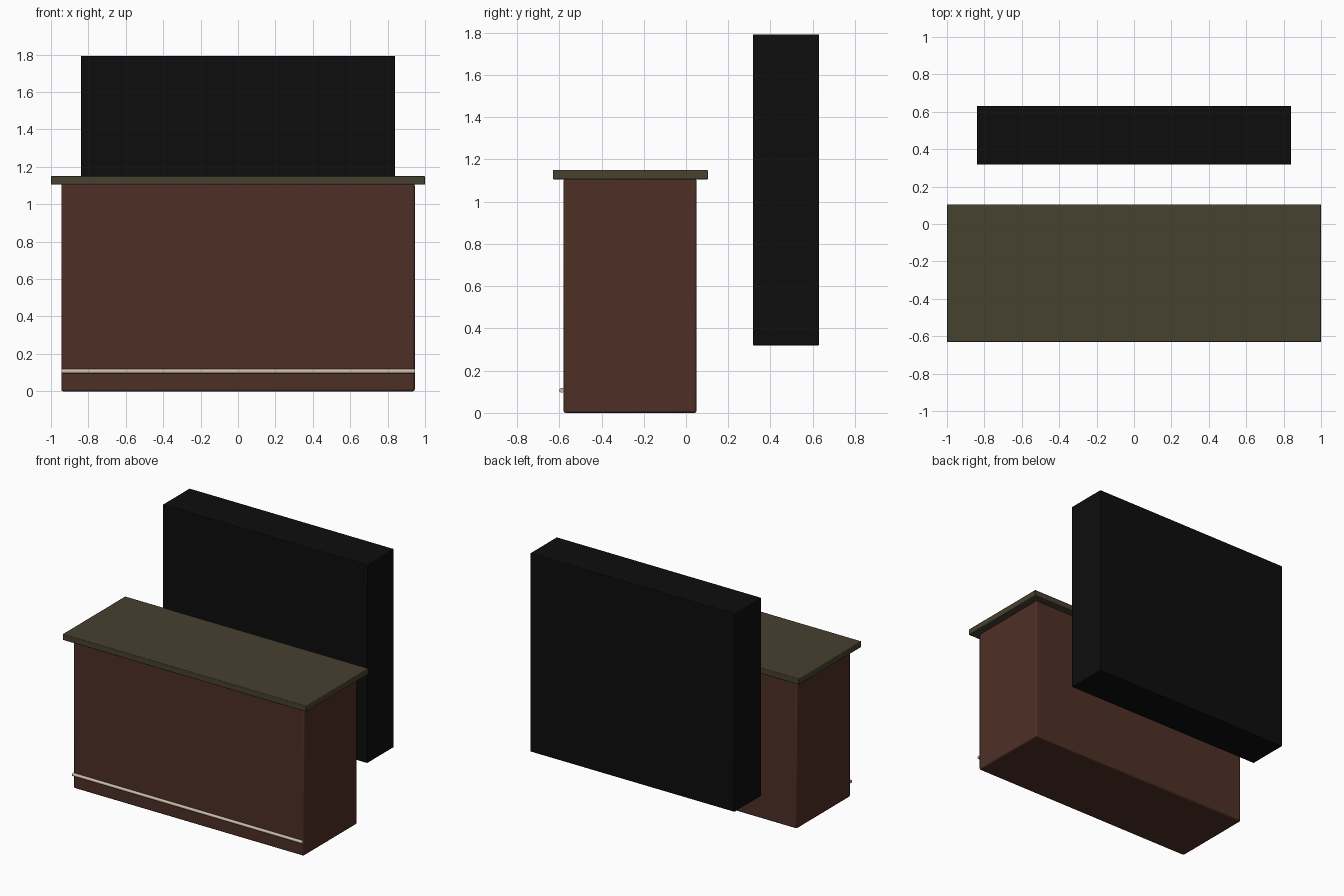
import bpy, math

if "Cube" in bpy.data.objects:
    bpy.data.objects.remove(bpy.data.objects["Cube"])


def material(name, rgb):
    m = bpy.data.materials.new(name)
    m.diffuse_color = (*rgb, 1)
    m.use_nodes = True
    m.node_tree.nodes["Principled BSDF"].inputs["Base Color"].default_value = m.diffuse_color
    return m


wood = material("dark_brown_wood", (0.076, 0.028, 0.019))
stone = material("olive_worktop", (0.062, 0.052, 0.029))
black = material("black", (0.004, 0.004, 0.004))
metal = material("pale_metal", (0.60, 0.50, 0.40))


def box(name, x, y, z, mat, bevel):
    """Bevelled box from (min, max) ranges."""
    bpy.ops.mesh.primitive_cube_add(
        size=1, location=[(r[0] + r[1]) / 2 for r in (x, y, z)])
    o = bpy.context.object
    o.name = name
    o.scale = [r[1] - r[0] for r in (x, y, z)]
    bpy.ops.object.transform_apply(location=False, rotation=False, scale=True)
    o.data.materials.append(mat)
    b = o.modifiers.new("soft_edges", 'BEVEL')
    b.width, b.segments = bevel, 2
    bpy.ops.object.shade_smooth_by_angle(angle=math.radians(40))
    return o


# Counter body and overhanging worktop
box("counter_body", (-0.945, 0.945), (-0.58, 0.05), (0, 1.11), wood, 0.01)
box("counter_top", (-1, 1), (-0.631, 0.104), (1.106, 1.15), stone, 0.004)

# Floating cabinet behind the counter
box("back_cabinet", (-0.84, 0.84), (0.317, 0.631), (0.32, 1.793), black, 0.004)

# Foot rail along the front
bpy.ops.mesh.primitive_cylinder_add(
    vertices=16, radius=0.0115, depth=1.89,
    location=(0, -0.589, 0.107), rotation=(0, math.pi / 2, 0))
rail = bpy.context.object
rail.name = "foot_rail"
rail.data.materials.append(metal)
bpy.ops.object.shade_smooth_by_angle(angle=math.radians(40))
